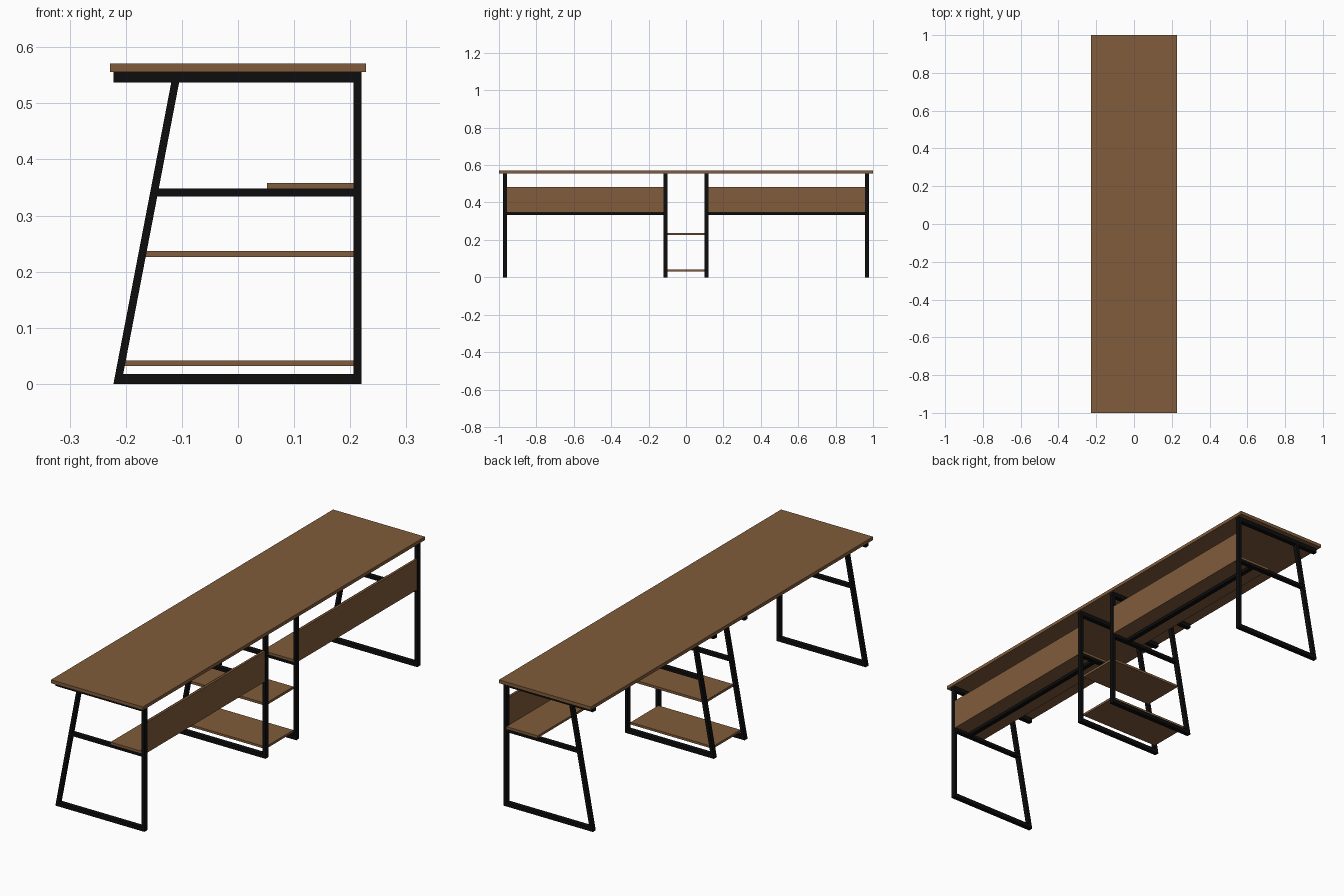
import bpy, bmesh

if "Cube" in bpy.data.objects:
    bpy.data.objects.remove(bpy.data.objects["Cube"])


def material(name, rgb):
    m = bpy.data.materials.new(name)
    m.diffuse_color = (*rgb, 1)
    m.use_nodes = True
    m.node_tree.nodes["Principled BSDF"].inputs["Base Color"].default_value = m.diffuse_color
    return m


WOOD = material("brown wood", (0.216, 0.107, 0.044))
METAL = material("black metal", (0.004, 0.004, 0.004))


def prism(name, outline, y0, y1, mat):
    """Extrude an (x, z) outline from y0 to y1."""
    bm = bmesh.new()
    face = bm.faces.new([bm.verts.new((x, y0, z)) for x, z in outline])
    ext = bmesh.ops.extrude_face_region(bm, geom=[face])
    verts = [g for g in ext["geom"] if isinstance(g, bmesh.types.BMVert)]
    bmesh.ops.translate(bm, verts=verts, vec=(0, y1 - y0, 0))
    bmesh.ops.recalc_face_normals(bm, faces=bm.faces)
    mesh = bpy.data.meshes.new(name)
    bm.to_mesh(mesh)
    bm.free()
    mesh.materials.append(mat)
    ob = bpy.data.objects.new(name, mesh)
    bpy.context.collection.objects.link(ob)
    return ob


def box(name, x0, x1, y0, y1, z0, z1, mat):
    return prism(name, [(x0, z0), (x1, z0), (x1, z1), (x0, z1)], y0, y1, mat)


def slant(z):
    """Outer edge of the leaning leg at height z."""
    return -0.222 + z * 0.103 / 0.537


LEG = 0.014          # leg thickness seen from the front
BACK, POST = 0.220, 0.206

# Table top
box("table_top", -0.228, 0.228, -1, 1, 0.556, 0.571, WOOD)

# Four leg frames
for y in (-0.967, -0.109, 0.109, 0.967):
    a, b = y - 0.0105, y + 0.0105
    box("upright_leg", POST, BACK, a, b, 0, 0.556, METAL)
    box("top_rail", -0.222, POST, a, b, 0.537, 0.556, METAL)
    prism("slanted_leg", [(slant(0), 0), (slant(0) + LEG, 0),
                          (slant(0.537) + LEG, 0.537), (slant(0.537), 0.537)], a, b, METAL)
    for name, z0, z1 in (("foot_rail", 0, 0.018), ("middle_rail", 0.334, 0.348)):
        prism(name, [(slant(z0) + LEG, z0), (POST, z0),
                     (POST, z1), (slant(z1) + LEG, z1)], a, b, METAL)

# Long side bays: narrow shelf, back panel and support rail
for s in (-1, 1):
    y0, y1 = sorted((s * 0.1195, s * 0.9565))
    e0, e1 = sorted((s * 0.0985, s * 0.9775))
    box("narrow_shelf", 0.052, 0.2075, e0, e1, 0.348, 0.358, WOOD)
    box("back_panel", 0.2075, 0.218, y0, y1, 0.346, 0.483, WOOD)
    box("shelf_support_rail", 0.122, 0.142, y0, y1, 0.334, 0.348, METAL)

# Centre shelves
for name, z0, z1 in (("lower_shelf", 0.032, 0.042), ("upper_shelf", 0.226, 0.237)):
    box(name, slant(z0) + LEG, POST, -0.0985, 0.0985, z0, z1, WOOD)
